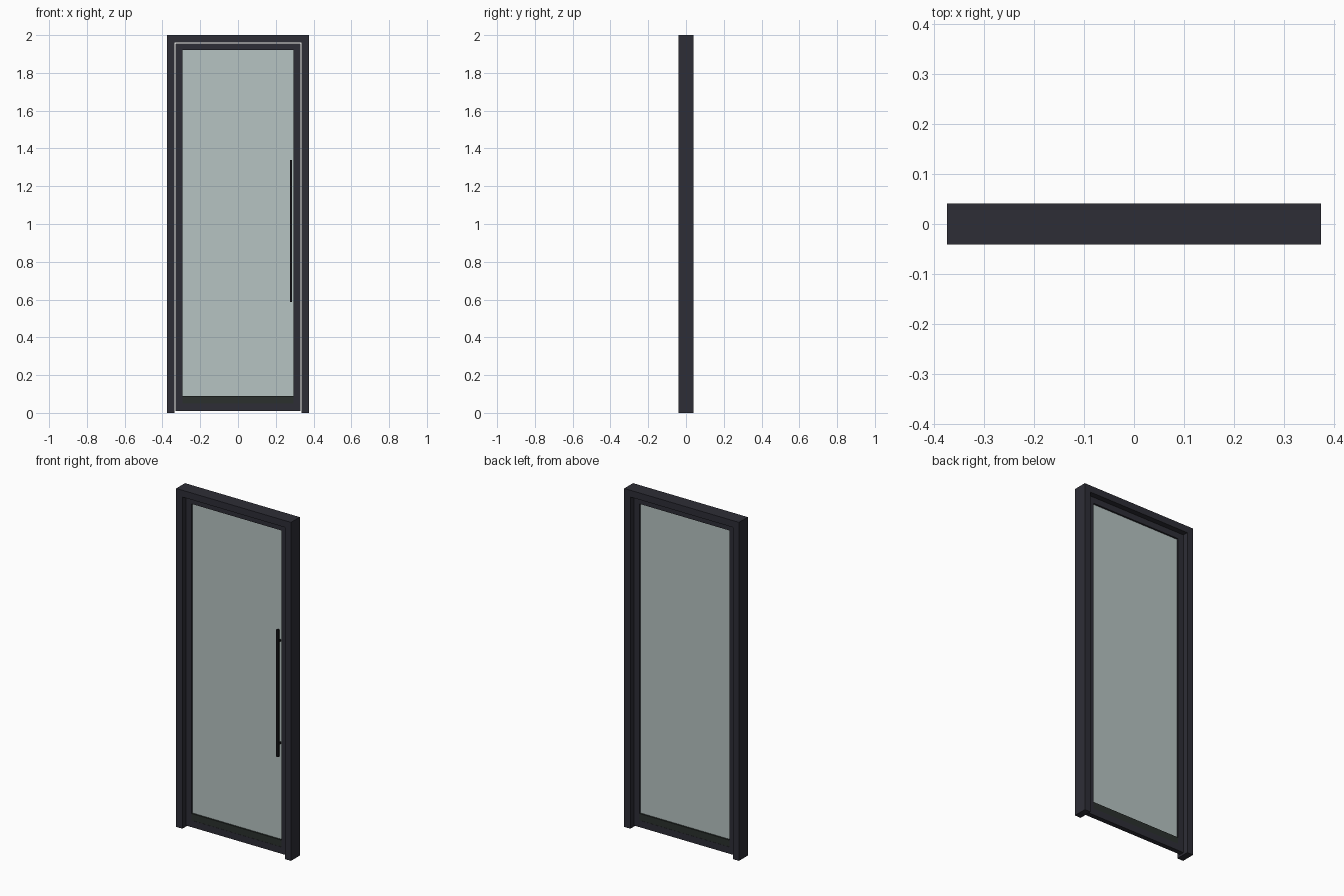
import bpy, bmesh
from mathutils import Matrix

if "Cube" in bpy.data.objects:
    bpy.data.objects.remove(bpy.data.objects["Cube"])


def material(name, rgb):
    m = bpy.data.materials.new(name)
    m.diffuse_color = (*rgb, 1.0)
    m.use_nodes = True
    m.node_tree.nodes["Principled BSDF"].inputs["Base Color"].default_value = m.diffuse_color
    return m


FRAME = material("dark frame", (0.027, 0.027, 0.037))
GLASS = material("pale glass", (0.470, 0.552, 0.540))
KICK = material("dark green strip", (0.024, 0.030, 0.027))
BLACK = material("black handle", (0.009, 0.009, 0.011))


def finish(name, bm, mat):
    mesh = bpy.data.meshes.new(name)
    bm.to_mesh(mesh)
    bm.free()
    mesh.materials.append(mat)
    obj = bpy.data.objects.new(name, mesh)
    bpy.context.collection.objects.link(obj)
    return obj


def box(name, x, y, z, mat):
    """Box from (min, max) ranges along each axis."""
    bm = bmesh.new()
    size = [r[1] - r[0] for r in (x, y, z)]
    mid = [(r[0] + r[1]) / 2 for r in (x, y, z)]
    bmesh.ops.create_cube(bm, size=1, matrix=Matrix.Translation(mid) @ Matrix.Diagonal((*size, 1)))
    return finish(name, bm, mat)


def extruded(name, points, depth, mat):
    """Outline in the x-z plane, extruded symmetrically in y."""
    bm = bmesh.new()
    face = bm.faces.new([bm.verts.new((x, -depth, z)) for x, z in points])
    new = bmesh.ops.extrude_face_region(bm, geom=[face])["geom"]
    verts = [v for v in new if isinstance(v, bmesh.types.BMVert)]
    bmesh.ops.translate(bm, verts=verts, vec=(0, 2 * depth, 0))
    bmesh.ops.recalc_face_normals(bm, faces=bm.faces)
    return finish(name, bm, mat)


# Outer frame: two jambs and a head as one arch
W, IN = 0.375, 0.335
extruded("door_frame", [(-W, 0), (-IN, 0), (-IN, 1.96), (IN, 1.96),
                        (IN, 0), (W, 0), (W, 2), (-W, 2)], 0.041, FRAME)

# Door leaf: stiles, top rail and bottom rail, with a thin gap to the frame
L, G, D = 0.331, 0.294, 0.014
for side, s in (("left", -1), ("right", 1)):
    box(side + "_stile", sorted((s * G, s * L)), (-D, D), (0.01, 1.956), FRAME)
box("top_rail", (-G, G), (-D, D), (1.92, 1.956), FRAME)
box("bottom_rail", (-G, G), (-D, D), (0.01, 0.05), FRAME)
box("kick_strip", (-G, G), (-D + 0.001, D - 0.001), (0.05, 0.09), KICK)

# Glass pane
box("glass_pane", (-G, G), (-0.004, 0.004), (0.09, 1.92), GLASS)

# Pull handle on the front, with two short mounts
box("pull_handle", (0.275, 0.287), (-0.036, -0.024), (0.587, 1.338), BLACK)
for name, z in (("lower", 0.66), ("upper", 1.265)):
    box(name + "_handle_mount", (0.277, 0.285), (-0.026, -0.003), (z - 0.005, z + 0.005), BLACK)
